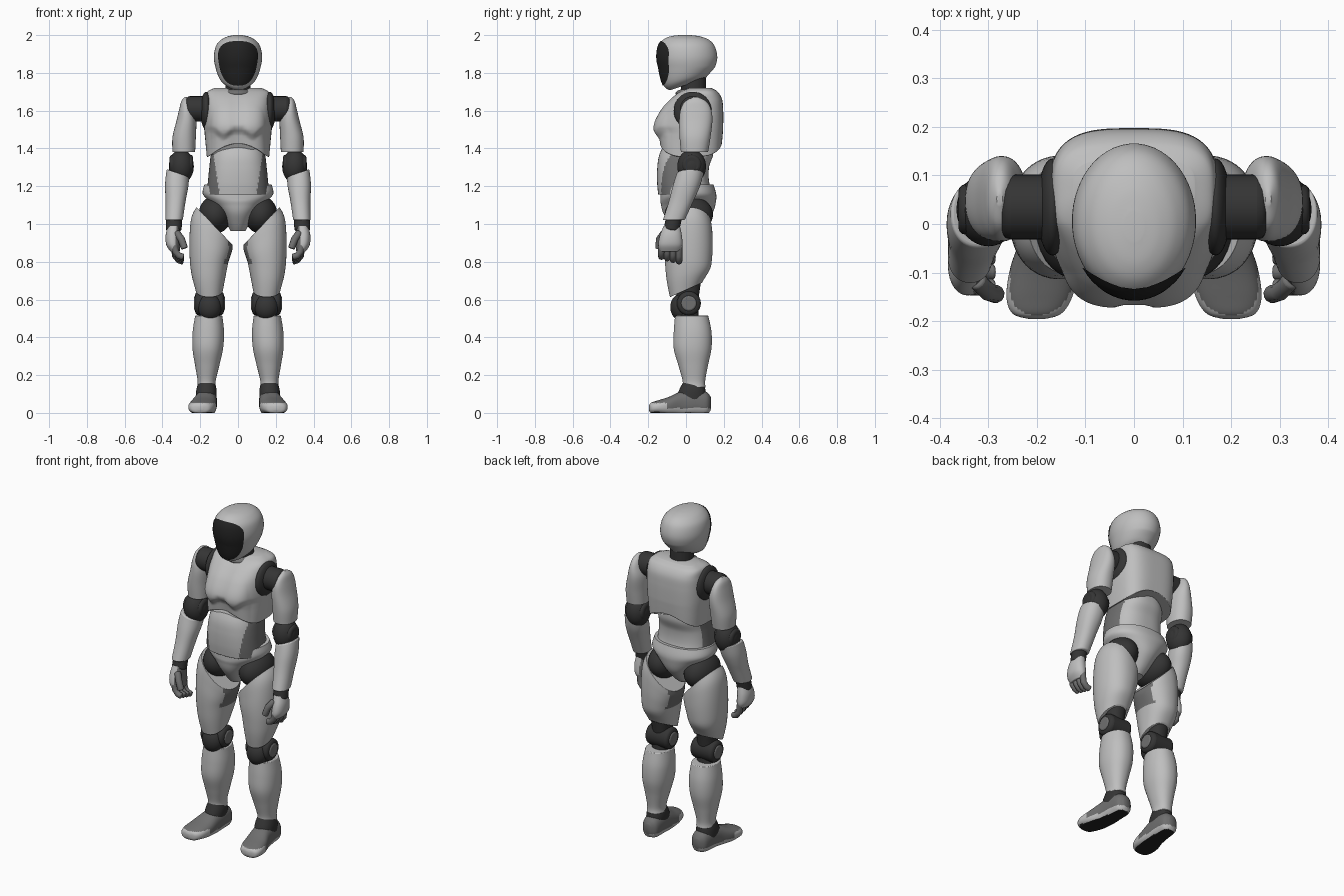
import bpy
import bmesh
import math
from mathutils import Vector
from mathutils.bvhtree import BVHTree

default_cube = bpy.data.objects.get("Cube")
if default_cube:
    bpy.data.objects.remove(default_cube, do_unlink=True)


def make_material(name, value):
    material = bpy.data.materials.new(name)
    material.use_nodes = True
    colour = (value, value, value, 1)
    material.diffuse_color = colour
    material.node_tree.nodes["Principled BSDF"].inputs["Base Color"].default_value = colour
    return material


shell = make_material("light grey shell", 0.52)
panel = make_material("medium grey panel", 0.16)
joint = make_material("dark joint", 0.035)
gloss = make_material("black visor", 0.016)
parts = []


def clamp(value):
    return max(0.0, min(1.0, value))


def finish(name, bm, materials, mirror=False, rule=None, bevel=0.0):
    """Turn a bmesh into a named object, coloured by an optional face rule."""
    bmesh.ops.recalc_face_normals(bm, faces=bm.faces)
    bm.normal_update()
    for face in bm.faces:
        if rule:
            face.material_index = rule(face.calc_center_median(), face.normal)
    mesh = bpy.data.meshes.new(name)
    bm.to_mesh(mesh)
    bm.free()
    for material in materials:
        mesh.materials.append(material)
    part = bpy.data.objects.new(name, mesh)
    bpy.context.scene.collection.objects.link(part)
    if bevel:
        modifier = part.modifiers.new("soft rim", "BEVEL")
        modifier.width = bevel
        modifier.segments = 3
        modifier.limit_method = "ANGLE"
        modifier.angle_limit = math.radians(50)
    if mirror:
        modifier = part.modifiers.new("other side", "MIRROR")
        modifier.use_mirror_merge = False
    parts.append(part)
    return part


def skin(bm, rings):
    """Bridge vertex rings and cap both ends."""
    count = len(rings[0])
    for lower, upper in zip(rings, rings[1:]):
        for i in range(count):
            j = (i + 1) % count
            bm.faces.new((lower[i], lower[j], upper[j], upper[i]))
    bm.faces.new(rings[0])
    bm.faces.new(rings[-1])


def smooth_path(keys, steps):
    """Catmull-Rom interpolation through the key sections."""
    keys = [Vector(key) for key in keys]
    result = []
    for i in range(len(keys) - 1):
        a, b, c = keys[max(i - 1, 0)], keys[i], keys[i + 1]
        d = keys[min(i + 2, len(keys) - 1)]
        for k in range(steps):
            t = k / steps
            result.append(b + (c - a) * (t / 2)
                          + (a * 2 - b * 5 + c * 4 - d) * (t * t / 2)
                          + (b * 3 - a - c * 3 + d) * (t ** 3 / 2))
    return result + [keys[-1]]


def loft(name, keys, materials=(shell,), power=2.2, lengthwise=False, shape=None,
         segments=48, steps=6, bevel=0.006, **options):
    """Loft superellipse sections (x, y, z, half width, half depth)."""
    bm = bmesh.new()
    rings = []
    for x, y, z, width, depth in smooth_path(keys, steps):
        ring = []
        for i in range(segments):
            angle = math.tau * (i + 0.5) / segments
            c, s = math.cos(angle), math.sin(angle)
            u = width * math.copysign(abs(c) ** (2 / power), c)
            v = depth * math.copysign(abs(s) ** (2 / power), s)
            point = Vector((x + u, y, z + v) if lengthwise else (x + u, y + v, z))
            if shape:
                shape(point)
            ring.append(bm.verts.new(point))
        rings.append(ring)
    skin(bm, rings)
    return finish(name, bm, materials, bevel=bevel, **options)


def tube(name, points, radius, material, segments=24, bevel=0.01, mirror=True):
    """Round bar along a path."""
    bm = bmesh.new()
    points = [Vector(p) for p in points]
    rings = []
    for i, p in enumerate(points):
        along = points[min(i + 1, len(points) - 1)] - points[max(i - 1, 0)]
        turn = along.to_track_quat("Z", "Y")
        rings.append([bm.verts.new(p + turn @ Vector((
            radius * math.cos(math.tau * k / segments),
            radius * math.sin(math.tau * k / segments), 0))) for k in range(segments)])
    skin(bm, rings)
    return finish(name, bm, [material], mirror=mirror, bevel=bevel)


def ball(name, centre, size, material, mirror=True):
    bm = bmesh.new()
    bmesh.ops.create_uvsphere(bm, u_segments=32, v_segments=20, radius=1)
    bmesh.ops.scale(bm, vec=size, verts=bm.verts)
    bmesh.ops.translate(bm, vec=centre, verts=bm.verts)
    return finish(name, bm, [material], mirror=mirror)


# Head: helmet with a lower chin, and a visor plate laid on its front
def drop_chin(p):
    p.z += 0.33 * (p.y - 0.02) * clamp((1.83 - p.z) / 0.08)


head = loft("head", [(0, .01, 1.743, .055, .095), (0, .002, 1.77, .094, .122), (0, .004, 1.82, .117, .146),
                     (0, .006, 1.88, .128, .16), (0, .003, 1.94, .118, .15), (0, 0, 1.975, .09, .122),
                     (0, -.005, 1.993, .055, .08), (0, -.005, 2, .02, .03)], power=2, shape=drop_chin)
surface = BVHTree.FromPolygons([v.co for v in head.data.vertices],
                               [list(f.vertices) for f in head.data.polygons])
bm = bmesh.new()
visor_rings = []
for step in range(1, 13):
    ring = []
    for i in range(48):
        angle = math.tau * i / 48
        c, s = math.cos(angle), math.sin(angle)
        u = math.copysign(abs(c) ** 0.75, c) * step / 12
        v = math.copysign(abs(s) ** 0.75, s) * step / 12
        start = Vector((u * 0.098 * (1 + 0.2 * v), -1, 1.85 + 0.116 * v))
        hit, normal, _, _ = surface.ray_cast(start, Vector((0, 1, 0)))
        if hit is None:
            hit, normal, _, _ = surface.find_nearest(start + Vector((0, 0.9, 0)))
        ring.append(bm.verts.new(hit + normal * 0.004))
    visor_rings.append(ring)
skin(bm, visor_rings)
bmesh.ops.delete(bm, geom=[f for f in bm.faces if len(f.verts) > 4][-1:], context="FACES_ONLY")
visor = finish("visor", bm, [gloss])
if sum(f.normal.y * f.area for f in visor.data.polygons) > 0:
    visor.data.flip_normals()
tube("neck", [(0, .04, 1.64), (0, .04, 1.82)], .066, joint, mirror=False)
ball("collar", (0, .03, 1.692), (.085, .085, .028), panel, mirror=False)


# Torso: chest shell with pectoral step and arched hem, then abdomen and pelvis
def form_chest(p):
    hem = clamp((1.5 - p.z) / 0.14)
    p.z += 0.07 * hem * max(0, 1 - (p.x / 0.165) ** 2)
    if p.y < 0:
        front = clamp(-p.y / 0.1)
        line = 1.487 + 0.027 * math.cos(p.x * math.pi / 0.085) * clamp(1.6 - abs(p.x) / 0.15)
        below = clamp((line - p.z + 0.022) / 0.044)
        below *= below * (3 - 2 * below)
        p.y += front * (0.016 * below + 0.008 * math.exp(-(p.x / 0.035) ** 2))
        p.x *= 1 - 0.13 * front * clamp((p.z - 1.3) / 0.2)


def waist_colour(centre, normal):
    return int(normal.y < 0.4 and abs(centre.x) > 0.1 + 0.15 * (centre.z - 1.17))


loft("chest", [(0, .018, 1.355, .165, .172), (0, .016, 1.44, .173, .178), (0, .012, 1.52, .18, .185),
               (0, .03, 1.6, .178, .167), (0, .053, 1.66, .172, .138), (0, .068, 1.7, .162, .1),
               (0, .075, 1.72, .125, .06)], power=3.3, shape=form_chest, segments=96, steps=12)
loft("abdomen", [(0, 0, 1.155, .168, .147), (0, -.015, 1.22, .16, .138), (0, -.015, 1.3, .152, .137),
                 (0, .002, 1.37, .143, .142), (0, .02, 1.45, .12, .12)], [shell, panel], power=2.5,
     rule=waist_colour, segments=96, steps=12)


def dip_waistband(p):
    if p.y < 0:
        p.z -= 0.04 * clamp((p.z - 1.1) / 0.1) * max(0, 1 - (p.x / 0.17) ** 2)


loft("pelvis", [(0, 0, .963, .04, .055), (0, .005, 1, .06, .09), (0, .01, 1.06, .096, .132),
                (0, .012, 1.12, .152, .147), (0, .012, 1.16, .187, .148), (0, .005, 1.21, .178, .14)],
     shape=dip_waistband, bevel=.012)
ball("hip_joints", (.12, .015, 1.05), (.088, .128, .1), joint)


# Legs: thigh shells carry a darker inner pad
def cut_thigh(p):
    top, bottom = clamp((p.z - 0.8) / 0.2), clamp((0.78 - p.z) / 0.12)
    p.z += 1.1 * (p.x - 0.125) * top + 0.45 * (p.y - 0.02) * bottom


loft("thighs", [(.125, .015, .99, .095, .12), (.14, .015, .93, .11, .125), (.15, .013, .84, .107, .127),
                (.155, .01, .74, .092, .115), (.152, 0, .66, .072, .085)], [shell, panel],
     shape=cut_thigh, mirror=True,
     rule=lambda centre, normal: int(normal.x < -0.82 and centre.z > 0.79))
tube("knee_hinges", [(.075, .015, .58), (.227, .015, .58)], .064, joint, bevel=.02)
tube("knee_discs", [(.07, .015, .58), (.232, .015, .58)], .042, panel)
ball("kneecaps", (.15, -.028, .56), (.062, .055, .07), joint)
loft("knee_columns", [(.152, .01, .48, .06, .06), (.152, .01, .58, .05, .055), (.152, .01, .7, .06, .07)],
     [joint], mirror=True)
loft("shins", [(.155, .03, .515, .072, .088), (.157, .035, .43, .083, .1), (.16, .035, .34, .081, .1),
               (.163, .038, .25, .064, .078), (.166, .042, .17, .048, .06), (.166, .042, .135, .05, .062)],
     mirror=True)
loft("ankles", [(.17, .025, .06, .054, .085), (.167, .033, .12, .054, .07), (.166, .042, .18, .038, .048)],
     [joint], mirror=True)


def flatten_sole(p):
    p.z = max(p.z, 0)


def shoe_colour(centre, normal):
    if normal.z < -0.8:
        return 2
    toe = centre.y < -0.1 and centre.z < 0.052
    return 0 if toe or centre.z < 0.025 else 1


loft("shoes", [(.165, .133, .05, .02, .03), (.165, .11, .05, .048, .06), (.167, .05, .055, .056, .07),
               (.172, -.02, .048, .06, .068), (.185, -.09, .035, .07, .05), (.195, -.15, .03, .068, .036),
               (.2, -.185, .026, .05, .028), (.2, -.196, .026, .015, .012)], [shell, panel, gloss],
     power=2.4, lengthwise=True, shape=flatten_sole, rule=shoe_colour, mirror=True, bevel=0)


# Arms
def raise_outer_rim(p):
    p.z += 0.35 * (p.x - 0.32) * clamp((p.z - 1.15) / 0.1)


ball("arm_sockets", (.168, .035, 1.6), (.032, .1, .1), joint)
tube("shoulder_joints", [(.15, .035, 1.61), (.275, .035, 1.61)], .067, joint, bevel=.022)
loft("upper_arms", [(.287, .045, 1.38, .06, .072), (.285, .048, 1.46, .062, .082),
                    (.273, .052, 1.55, .052, .088), (.274, .052, 1.61, .037, .08),
                    (.276, .052, 1.65, .024, .055), (.277, .052, 1.672, .006, .012)], mirror=True, bevel=0)
ball("elbow_joints", (.3, .03, 1.305), (.066, .076, .09), joint)
tube("elbow_pins", [(.238, .03, 1.315), (.362, .03, 1.315)], .052, joint, bevel=.015)
loft("forearms", [(.318, .022, 1.27, .059, .07), (.325, .002, 1.2, .061, .072),
                  (.331, -.03, 1.11, .052, .064), (.338, -.065, 1.02, .046, .058)],
     shape=raise_outer_rim, mirror=True)
tube("wrists", [(.338, -.062, 1.04), (.34, -.078, .965)], .042, joint)

# Hands with a darker palm side, four curled fingers and a thumb
loft("palms", [(.34, -.075, .99, .032, .043), (.345, -.08, .94, .038, .058), (.343, -.083, .89, .037, .064),
               (.333, -.085, .855, .026, .054)], [shell, panel], mirror=True,
     rule=lambda centre, normal: int(normal.x < -0.5))
for number, finger in enumerate(("index", "middle", "ring", "little")):
    y, drop = -0.13 + 0.031 * number, 0.008 * number
    tube(finger + "_fingers", [(.338, y, .89), (.332, y, .855 - drop), (.313, y, .832 - drop),
                               (.288, y, .825 - drop)], .0175, panel, segments=12, bevel=0.006)
tube("thumbs", [(.325, -.115, .955), (.3, -.14, .92), (.283, -.145, .87)], .019, panel, segments=12, bevel=0.006)

# Smooth shading with sharp rims
bpy.ops.object.select_all(action="DESELECT")
for part in parts:
    part.select_set(True)
bpy.context.view_layer.objects.active = parts[0]
bpy.ops.object.shade_smooth_by_angle(angle=math.radians(40))
